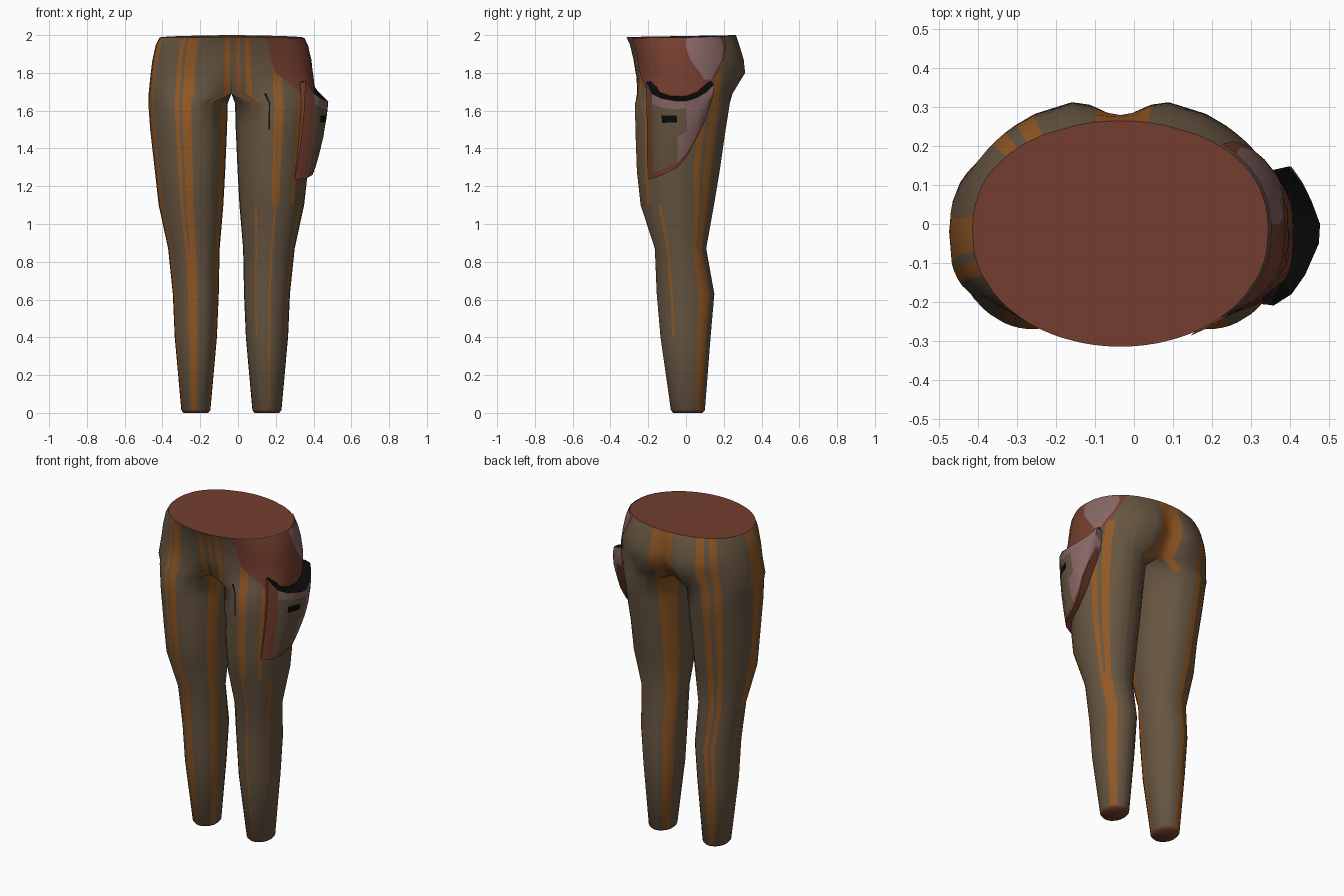
import bpy, bmesh, math
from mathutils import Vector

if "Cube" in bpy.data.objects:
    bpy.data.objects.remove(bpy.data.objects["Cube"])

MID = -0.035          # x of the body's centre plane
EDGE = 125            # leg angle that becomes the centre seam above the crotch


def material(name, rgb):
    m = bpy.data.materials.new(name)
    m.diffuse_color = (*rgb, 1)
    m.use_nodes = True
    m.node_tree.nodes["Principled BSDF"].inputs["Base Color"].default_value = m.diffuse_color
    return m


MATS = [material("brown cloth", (0.135, 0.092, 0.054)),
        material("orange stripe", (0.29, 0.098, 0.018)),
        material("red brown leather", (0.175, 0.048, 0.028)),
        material("mauve leather", (0.24, 0.135, 0.13)),
        material("black", (0.003, 0.003, 0.003))]
CLOTH, ORANGE, RED, MAUVE, BLACK = range(5)

# leg sections: z, inner, outer, front y, back y
LEG = [(0.0, 0.122, 0.253, -0.068, 0.088), (0.014, 0.11, 0.265, -0.08, 0.10),
       (0.4, 0.075, 0.30, -0.135, 0.13), (0.63, 0.065, 0.31, -0.155, 0.15),
       (0.87, 0.06, 0.335, -0.165, 0.107), (1.1, 0.04, 0.385, -0.24, 0.148),
       (1.28, 0.03, 0.405, -0.26, 0.178), (1.5, 0.02, 0.43, -0.268, 0.21),
       (1.64, 0.016, 0.44, -0.27, 0.232)]
# hip sections: z, half width, front y, back y, front and back cleft depth,
# front and back roundness
HIP = [(1.69, 0.438, -0.27, 0.262, 0.05, 0.08, 0.6, 0.75),
       (1.80, 0.427, -0.267, 0.333, 0.0, 0.055, 0.7, 1.0),
       (1.87, 0.418, -0.278, 0.325, 0.0, 0.045, 0.75, 1.0),
       (1.95, 0.40, -0.297, 0.295, 0.0, 0.02, 0.85, 0.95),
       (1.99, 0.38, -0.315, 0.265, 0.0, 0.0, 0.95, 0.85)]
ROWS = LEG + HIP


def section(row, a):
    """Point (distance from centre plane, y, z) on one section at angle a."""
    if row in LEG:
        z, i, o, f, b = row
        c, s = math.cos(math.radians(a)), math.sin(math.radians(a))
        if z > 1.2 and c > 0:               # slimmer outer thigh
            s = math.copysign(abs(s) ** (1.3 if s > 0 else 1.12), s)
        return Vector(((i + o) / 2 + (o - i) / 2 * c, (f + b) / 2 + (b - f) / 2 * s, z))
    z, w, f, b, cf, cb, ef, eb = row
    if abs(a) > EDGE:                       # centre seam
        t = (a - EDGE) / (360 - 2 * EDGE)
        return section(row, EDGE).lerp(section(row, -EDGE), t)
    if abs(a) <= 90:
        c = 0.51 + 0.49 * math.cos(math.radians(a))
    else:
        c = 0.51 * (EDGE - abs(a)) / (EDGE - 90)
    s = math.sqrt(max(0, 1 - c * c))
    y0 = -0.02
    dip = math.exp(-(w * c / 0.08) ** 2)
    if a > 0:
        y = y0 + (b - y0) * s ** eb - cb * dip
    else:
        y = y0 + (f - y0) * s ** ef + cf * dip
    if row is HIP[-1]:
        z += (0.01 * s if a > 0 else 0) - 0.003 * c
    return Vector((w * c, y, z))


def surface(side, a, z, off=0.0):
    """Point on the cloth at angle a and height z, pushed out by off."""
    for lo, hi in zip(ROWS, ROWS[1:]):
        if z <= hi[0]:
            break
    p = section(lo, a).lerp(section(hi, a), (z - lo[0]) / (hi[0] - lo[0]))
    r = math.radians(a * (90 / EDGE if z > 1.66 else 1))
    return Vector((MID + side * (p.x + off * math.cos(r)), p.y + off * math.sin(r), p.z))


def finish(bm, name, smooth=40):
    me = bpy.data.meshes.new(name)
    bm.to_mesh(me)
    bm.free()
    for m in MATS:
        me.materials.append(m)
    ob = bpy.data.objects.new(name, me)
    bpy.context.collection.objects.link(ob)
    bpy.ops.object.select_all(action='DESELECT')
    ob.select_set(True)
    bpy.context.view_layer.objects.active = ob
    bpy.ops.object.shade_smooth_by_angle(angle=math.radians(smooth))
    return ob


def plate(name, grid, colour):
    """Sheet from a grid of points, facing outwards (+x); colour(row, col)."""
    bm = bmesh.new()
    vs = [[bm.verts.new(p) for p in row] for row in grid]
    for i in range(len(vs) - 1):
        for j in range(len(vs[0]) - 1):
            f = bm.faces.new((vs[i][j], vs[i][j + 1], vs[i + 1][j + 1], vs[i + 1][j]))
            f.material_index = colour(i, j)
    bm.normal_update()
    if sum(f.normal.x for f in bm.faces) < 0:
        bmesh.ops.reverse_faces(bm, faces=bm.faces[:])
    return finish(bm, name)


# stripes per side: start angle, end angle, lowest z, highest z, colour
STRIPES = {
    -1: [(-70, -77, 0, 2, ORANGE), (-81, -94, 0, 2, ORANGE), (-77, -81, 0, 0.8, ORANGE),
         (-30, -19, 0, 2, ORANGE), (-12, 8, 0.9, 2, ORANGE),
         (58, 68, 0, 2, ORANGE), (76, 88, 0, 2, ORANGE), (68, 76, 0, 0.5, ORANGE),
         (-124, -119, 1.66, 2, ORANGE), (114, 125, 1.66, 2, ORANGE),
         (195, 215, 0.02, 1.62, ORANGE)],
    1: [(-121, -117, 1.66, 2, ORANGE), (-113, -108, 1.66, 2, ORANGE),
        (-121, -117, 0.3, 1.0, ORANGE), (-90, -77, 1.1, 1.8, ORANGE),
        (-86, -81, 0.1, 1.1, ORANGE),
        (-55, -47, 1.1, 1.7, ORANGE), (-32, -26, 0.3, 1.1, ORANGE),
        (28, 37, 0, 1.8, ORANGE), (43, 55, 0, 1.8, ORANGE), (37, 43, 0, 0.9, ORANGE),
        (112, 125, 1.66, 2, ORANGE), (125, 155, 0.02, 1.66, ORANGE),
        (-98, -96, 1.5, 1.7, BLACK)]}
base = list(range(-120, 121, 15)) + [-112, 112, -EDGE, EDGE, 140, 155, 170, 195, 215]
angles = sorted(set(base) | {e for s in STRIPES.values() for st in s for e in st[:2]})

# trousers: two lofted legs joined along the centre seam
bm = bmesh.new()
for side in (-1, 1):
    rings = []
    for row in ROWS:
        ring = []
        for a in angles:
            p = section(row, a)
            ring.append(bm.verts.new((MID + side * p.x, p.y, p.z)))
        rings.append(ring)
    n = len(angles)
    for lo, hi, zl, zh in zip(rings, rings[1:], ROWS, ROWS[1:]):
        zm = (zl[0] + zh[0]) / 2
        for j in range(n):
            k = (j + 1) % n
            quad = (lo[j], lo[k], hi[k], hi[j])
            if all(abs(v.co.x - MID) < 1e-5 for v in quad):
                continue
            f = bm.faces.new(quad if side > 0 else quad[::-1])
            am = (angles[j] + (angles[k] if k else angles[0] + 360)) / 2
            for a0, a1, z0, z1, col in STRIPES[side]:
                if min(a0, a1) < am < max(a0, a1) and z0 <= zm <= z1:
                    f.material_index = col
            if zm < 0.01:                   # red hem
                f.material_index = RED
    # red sole cap under each leg
    f = bm.faces.new(rings[0][::-1] if side > 0 else rings[0])
    f.material_index = RED
    # half of the flat waist top
    top = [v for v, a in zip(rings[-1], angles) if abs(a) <= EDGE]
    f = bm.faces.new(top if side > 0 else top[::-1])
    f.material_index = RED
bmesh.ops.delete(bm, geom=[v for v in bm.verts if not v.link_faces], context='VERTS')
bmesh.ops.remove_doubles(bm, verts=bm.verts[:], dist=1e-4)
finish(bm, "trousers", 50)

# leather drape over the right hip: z, front edge, mauve start, mauve end, back edge
DRAPE = [(1.987, -93, 4, 58, 70), (1.94, -92, 4, 60, 66), (1.87, -91, 10, 53, 57),
         (1.80, -86, 22, 41, 45), (1.765, -75, 27, 37, 41), (1.72, -58, 20, 30, 34),
         (1.69, -47, 15, 22, 28), (1.65, -20, 0, 5, 10)]
grid = []
for z, a0, am, ae, a1 in DRAPE:
    cols = ([a0 + (am - a0) * j / 8 for j in range(8)]
            + [am + (ae - am) * j / 4 for j in range(4)] + [ae, a1])
    grid.append([surface(1, a, z, 0.006) for a in cols])
plate("hip_drape", grid, lambda i, j: MAUVE if 8 <= j < 12 and i < 4 else RED)

# side pouch: y, rim x, rim z, bottom x, bottom z
POUCH = [(-0.195, 0.33, 1.75, 0.27, 1.24), (-0.21, 0.358, 1.755, 0.30, 1.235),
         (-0.18, 0.405, 1.69, 0.36, 1.24), (-0.13, 0.44, 1.665, 0.395, 1.26),
         (-0.05, 0.475, 1.65, 0.41, 1.30), (0.0, 0.478, 1.65, 0.415, 1.36),
         (0.06, 0.455, 1.67, 0.425, 1.44), (0.11, 0.425, 1.70, 0.415, 1.53),
         (0.148, 0.398, 1.74, 0.39, 1.62), (0.135, 0.34, 1.74, 0.33, 1.60)]
STEPS = [0, 0.12, 0.22, 0.32, 0.55, 0.8, 0.93, 1]


def pouch_point(c, t):
    y, xt, zt, xb, zb = c
    y += (-0.03 - y) * 0.12 * t * t if y > 0 else 0.006 * t
    return Vector((xt + (xb - xt) * t + 0.012 * math.sin(math.pi * t), y, zt + (zb - zt) * t))


def pouch_colour(i, j):
    if j <= 1 or i == 6:
        return RED
    if i == 2 and j == 3:
        return BLACK
    if i == 0 or j >= 5 or (j == 4 and i > 3):
        return MAUVE
    return CLOTH


plate("side_pouch", [[pouch_point(c, t) for c in POUCH] for t in STEPS], pouch_colour)

# pouch underside tucked back to the leg
low = [pouch_point(c, 1) for c in POUCH]
plate("pouch_underside", [low, [Vector((min(p.x, 0.32), p.y, p.z + 0.02)) for p in low]],
      lambda i, j: RED)

# dark opening of the pouch
rim = [Vector((c[1], c[0], c[2])) for c in POUCH]
plate("pouch_opening",
      [rim, [Vector((min(p.x, 0.375), p.y * 0.9, min(p.z + 0.04, 1.755))) for p in rim],
       [Vector((0.30, p.y * 0.9, min(p.z + 0.04, 1.755))) for p in rim]],
      lambda i, j: BLACK)
